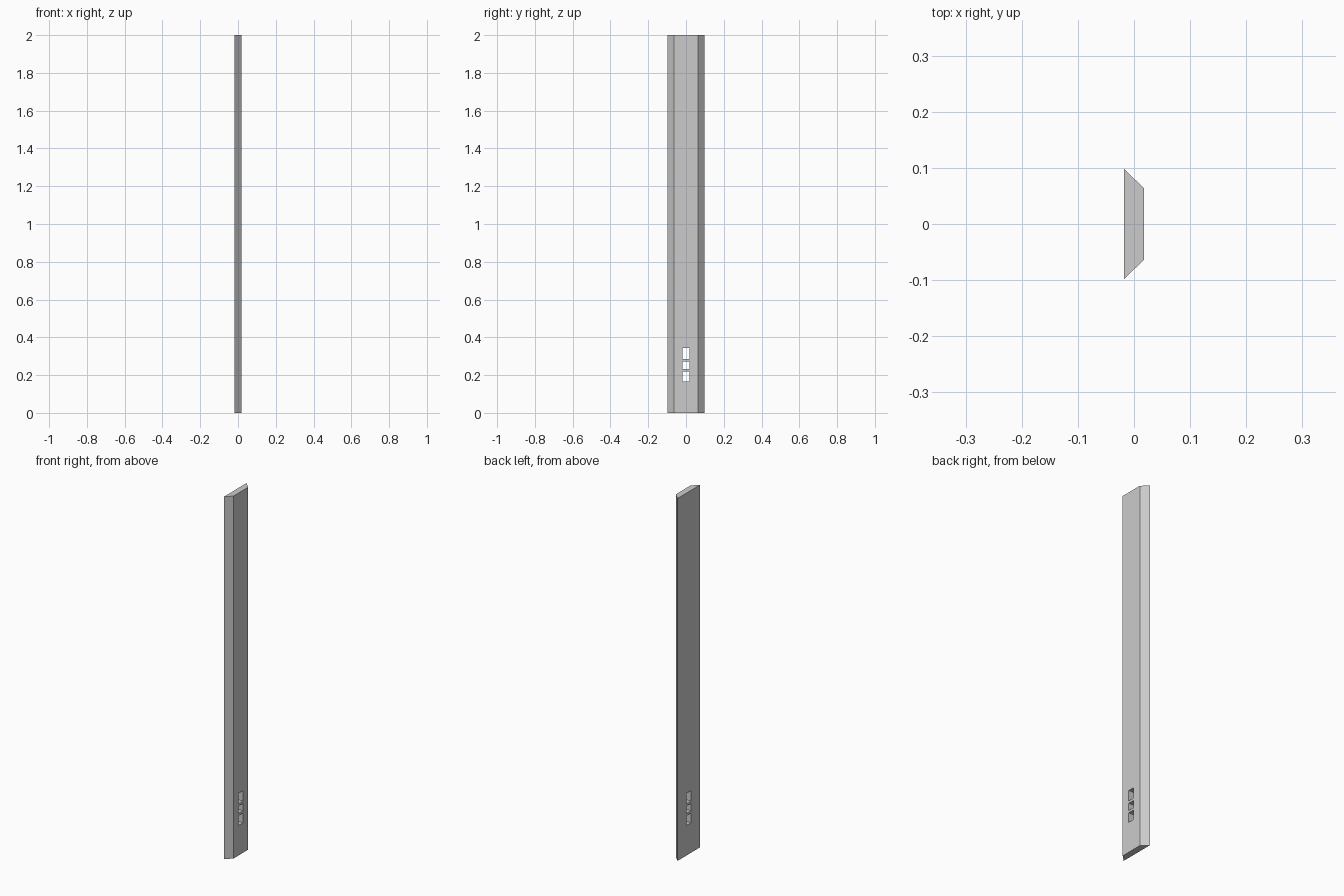
import bpy, bmesh

if "Cube" in bpy.data.objects:
    bpy.data.objects.remove(bpy.data.objects["Cube"])

HEIGHT = 2.0
HALF_T = 0.0175                     # half thickness in x
WIDE, NARROW = 0.098, 0.064         # half widths of back and front faces
SLOT_HALF = 0.0185
SLOTS = [(0.166, 0.219), (0.232, 0.272), (0.285, 0.343)]


def prism(name, outline, z0, z1):
    """Extrude an xy outline from z0 to z1."""
    bm = bmesh.new()
    face = bm.faces.new([bm.verts.new((x, y, z0)) for x, y in outline])
    top = bmesh.ops.extrude_face_region(bm, geom=[face])["geom"]
    verts = [g for g in top if isinstance(g, bmesh.types.BMVert)]
    bmesh.ops.translate(bm, verts=verts, vec=(0, 0, z1 - z0))
    bmesh.ops.recalc_face_normals(bm, faces=bm.faces)
    mesh = bpy.data.meshes.new(name)
    bm.to_mesh(mesh)
    bm.free()
    obj = bpy.data.objects.new(name, mesh)
    bpy.context.collection.objects.link(obj)
    return obj


# Tall board with 45 degree bevelled long edges
board = prism("bevelled_board",
              [(-HALF_T, -WIDE), (HALF_T, -NARROW), (HALF_T, NARROW), (-HALF_T, WIDE)],
              0, HEIGHT)

# Three rectangular slots cut straight through near the bottom
bpy.context.view_layer.objects.active = board
for z0, z1 in SLOTS:
    cutter = prism("slot_cutter",
                   [(-0.1, -SLOT_HALF), (0.1, -SLOT_HALF), (0.1, SLOT_HALF), (-0.1, SLOT_HALF)],
                   z0, z1)
    cutter.hide_render = True
    mod = board.modifiers.new("slot", 'BOOLEAN')
    mod.operation = 'DIFFERENCE'
    mod.solver = 'EXACT'
    mod.object = cutter
    bpy.ops.object.modifier_apply(modifier=mod.name)
    bpy.data.objects.remove(cutter)
